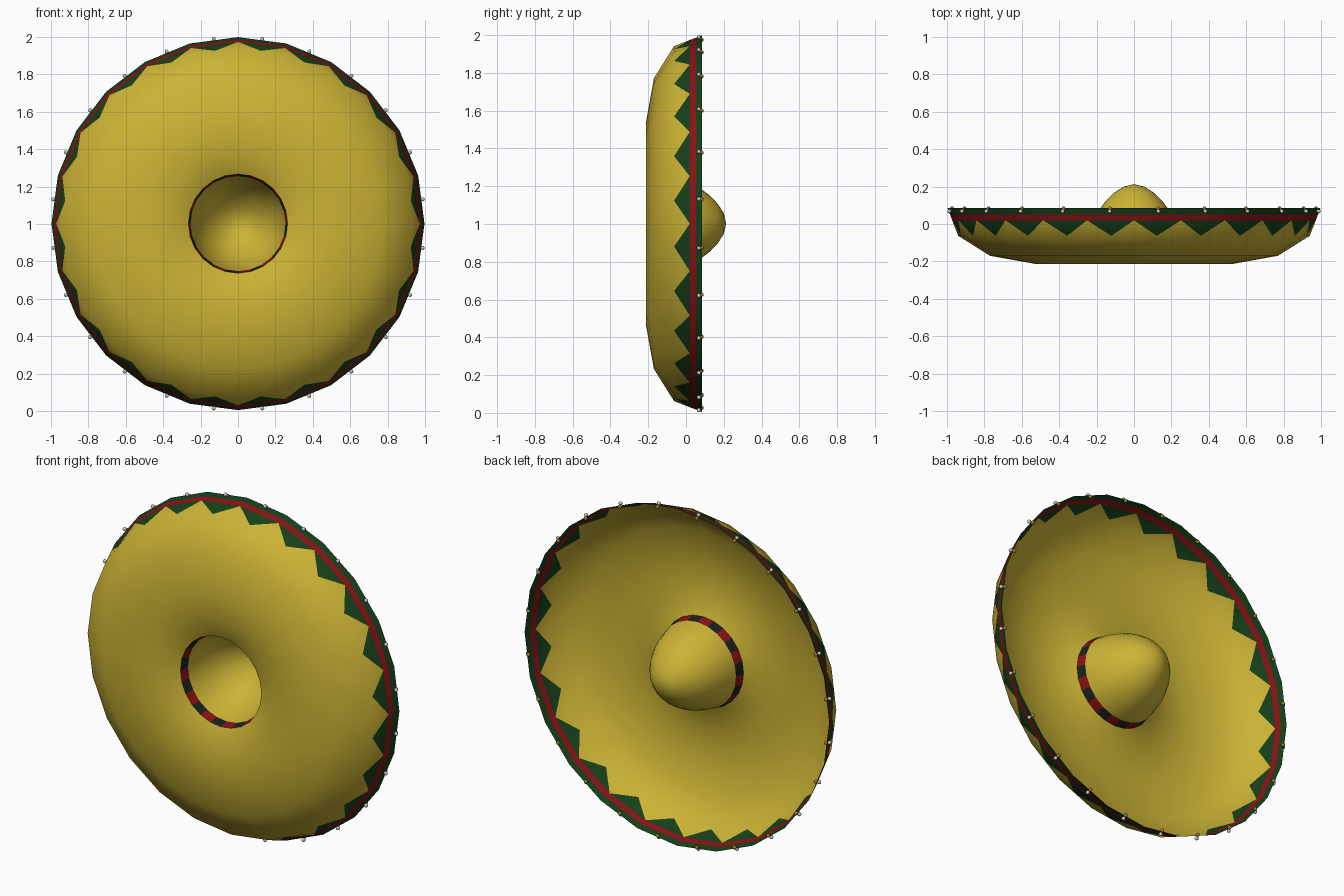
import bpy, bmesh
from math import sin, cos, tau, radians, pi
from mathutils import Vector, Matrix

if "Cube" in bpy.data.objects:
    bpy.data.objects.remove(bpy.data.objects["Cube"])

N = 24          # sides of the hat
CZ = 1.002      # height of the hat's axis, which runs along y


def material(name, rgb):
    m = bpy.data.materials.new(name)
    m.diffuse_color = (*rgb, 1)
    m.use_nodes = True
    m.node_tree.nodes["Principled BSDF"].inputs["Base Color"].default_value = m.diffuse_color
    return m


STRAW = material("straw", (0.60, 0.45, 0.035))
GREEN = material("green", (0.008, 0.05, 0.01))
RED = material("red", (0.25, 0.006, 0.008))
BLACK = material("black", (0.01, 0.015, 0.012))
GOLD = material("gold", (0.35, 0.22, 0.02))
SILVER = material("silver", (0.6, 0.6, 0.6))


def point(r, y, i):
    a = tau * i / N
    return Vector((r * cos(a), y, CZ + r * sin(a)))


def ring(bm, r, y):
    return [bm.verts.new(point(r, y, i)) for i in range(N)]


def band(bm, lo, hi, mats):
    # strip of quads between two rings, cycling through material slots
    for i in range(N):
        j = (i + 1) % N
        f = bm.faces.new((lo[i], lo[j], hi[j], hi[i]))
        f.material_index = mats[i % len(mats)]


def finish(name, bm, mats, angle=50):
    bmesh.ops.recalc_face_normals(bm, faces=bm.faces)
    me = bpy.data.meshes.new(name)
    bm.to_mesh(me)
    bm.free()
    for m in mats:
        me.materials.append(m)
    ob = bpy.data.objects.new(name, me)
    bpy.context.collection.objects.link(ob)
    bpy.ops.object.select_all(action='DESELECT')
    ob.select_set(True)
    bpy.context.view_layer.objects.active = ob
    bpy.ops.object.shade_smooth_by_angle(angle=radians(angle))
    return ob


# Brim: dished sheet with a zigzag border and red stripe
bm = bmesh.new()
profile = [(0.265, -0.16), (0.305, -0.178), (0.39, -0.201), (0.53, -0.213), (0.77, -0.17)]
rings = [ring(bm, r, y) for r, y in profile]
for lo, hi in zip(rings, rings[1:]):
    band(bm, lo, hi, [0])
a = ring(bm, 0.94, -0.063)
b = ring(bm, 0.972, 0.02)
c = ring(bm, 0.984, 0.052)
d = ring(bm, 0.997, 0.085)
for i in range(N):
    j = (i + 1) % N
    m = bm.verts.new((a[i].co + a[j].co) / 2)
    bm.faces.new((rings[-1][i], rings[-1][j], a[j], m, a[i]))
    bm.faces.new((a[i], m, b[i]))
    bm.faces.new((m, a[j], b[j]))
    bm.faces.new((m, b[j], b[i])).material_index = 1
band(bm, b, c, [2])
band(bm, c, d, [1])
finish("brim", bm, [STRAW, GREEN, RED])

# Hat band: alternating red and black blocks at the foot of the crown
bm = bmesh.new()
band(bm, ring(bm, 0.265, -0.16), ring(bm, 0.254, -0.105), [0, 1])
finish("hat_band", bm, [RED, BLACK])

# Crown: rounded cone
bm = bmesh.new()
profile = [(0.254, -0.105), (0.24, -0.05), (0.218, 0.015), (0.183, 0.08),
           (0.15, 0.125), (0.105, 0.168), (0.055, 0.2)]
rings = [ring(bm, r, y) for r, y in profile]
for lo, hi in zip(rings, rings[1:]):
    band(bm, lo, hi, [0])
tip = bm.verts.new((0, 0.213, CZ))
for i in range(N):
    bm.faces.new((rings[-1][i], rings[-1][(i + 1) % N], tip))
finish("crown", bm, [STRAW])

# Bells around the rim, each hung from a small gold bead
beads, bells = bmesh.new(), bmesh.new()
for i in range(N):
    for bm, r, y, size in ((beads, 0.982, 0.083, 0.011), (bells, 0.996, 0.068, 0.011)):
        bmesh.ops.create_uvsphere(bm, u_segments=10, v_segments=6, radius=size,
                                  matrix=Matrix.Translation(point(r, y, i + 0.5)))
finish("rim_beads", beads, [GOLD])
finish("rim_bells", bells, [SILVER])
